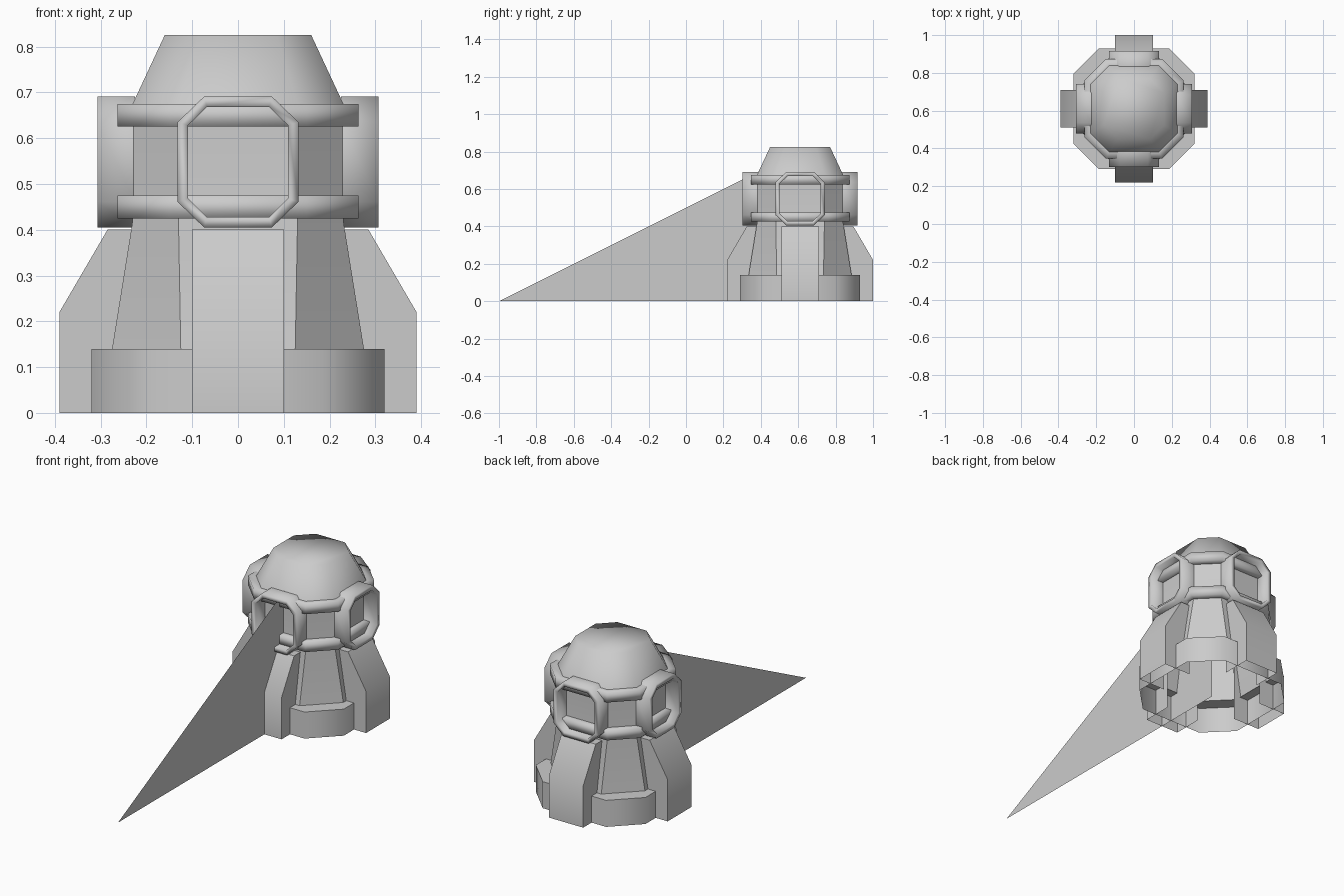
import bpy, bmesh, math
from mathutils import Matrix

if "Cube" in bpy.data.objects:
    bpy.data.objects.remove(bpy.data.objects["Cube"])

CY = 0.61  # tower centre on y
PLACE = Matrix.Translation((0, CY, 0))


def finish(name, bm, angle, recalc=True):
    if recalc:
        bmesh.ops.recalc_face_normals(bm, faces=bm.faces)
    me = bpy.data.meshes.new(name)
    bm.to_mesh(me)
    bm.free()
    ob = bpy.data.objects.new(name, me)
    bpy.context.collection.objects.link(ob)
    bpy.ops.object.select_all(action='DESELECT')
    ob.select_set(True)
    bpy.context.view_layer.objects.active = ob
    bpy.ops.object.shade_smooth_by_angle(angle=math.radians(angle))
    return ob


def octagon(hx, hy, cx, cy):
    """Chamfered rectangle: half sizes and half lengths of the straight sides."""
    return [(hx, -cy), (hx, cy), (cx, hy), (-cx, hy),
            (-hx, cy), (-hx, -cy), (-cx, -hy), (cx, -hy)]


def loft(bm, loops, cap=False, closed=False):
    rings = [[bm.verts.new(p) for p in lp] for lp in loops]
    pairs = list(zip(rings, rings[1:]))
    if closed:
        pairs.append((rings[-1], rings[0]))
    for a, b in pairs:
        n = len(a)
        for i in range(n):
            j = (i + 1) % n
            bm.faces.new((a[i], a[j], b[j], b[i]))
    if cap:
        bm.faces.new(rings[-1])


def tower_part(name, profile, angle, cap=False, closed=False):
    """profile rows: half width, half flat length, height"""
    bm = bmesh.new()
    loft(bm, [[(x, y + CY, z) for x, y in octagon(r, r, c, c)]
              for r, c, z in profile], cap, closed)
    return finish(name, bm, angle)


# base ring and tapering body, open underneath
tower_part("base_ring", [(.32, .185, 0), (.32, .185, .14), (.27, .13, .14)], 50)
tower_part("tower_body", [(.275, .125, .14), (.23, .13, .42), (.23, .13, .675)], 30)

# domed cap with flat top
tower_part("dome_cap", [(.23, .13, .675), (.16, .085, .825)], 80, cap=True)

# two bands around the gallery
for name, z in (("lower_band", .425), ("upper_band", .625)):
    tower_part(name, [(.225, .13, z), (.263, .15, z),
                      (.263, .15, z + .05), (.225, .13, z + .05)], 100)

# four buttresses and four octagonal window frames
side = [(.23, 0), (.39, 0), (.39, .22), (.285, .40), (.23, .40)]
for k, where in enumerate(("front", "right", "back", "left")):
    turn = PLACE @ Matrix.Rotation(k * math.pi / 2, 4, 'Z')

    bm = bmesh.new()
    a = [bm.verts.new((-.10, -r, z)) for r, z in side]
    b = [bm.verts.new((.10, -r, z)) for r, z in side]
    bm.faces.new(a)
    bm.faces.new(b[::-1])
    for i in (1, 2, 3):
        bm.faces.new((a[i], b[i], b[i + 1], a[i + 1]))
    bm.transform(turn)
    finish(where + "_buttress", bm, 50)

    bm = bmesh.new()
    outer = octagon(.132, .143, .074, .087)
    inner = octagon(.109, .120, .068, .080)
    loops = [[(x, -d, z + .548) for x, z in shape]
             for shape, d in ((outer, .225), (outer, .307), (inner, .307), (inner, .225))]
    loft(bm, loops)
    bm.transform(turn)
    finish(where + "_window_frame", bm, 100)

# triangular sheet running from the ground to the tower centre
bm = bmesh.new()
bm.faces.new([bm.verts.new(p) for p in ((0, -1, 0), (0, CY, 0), (0, CY, .805))])
finish("light_beam", bm, 30)
